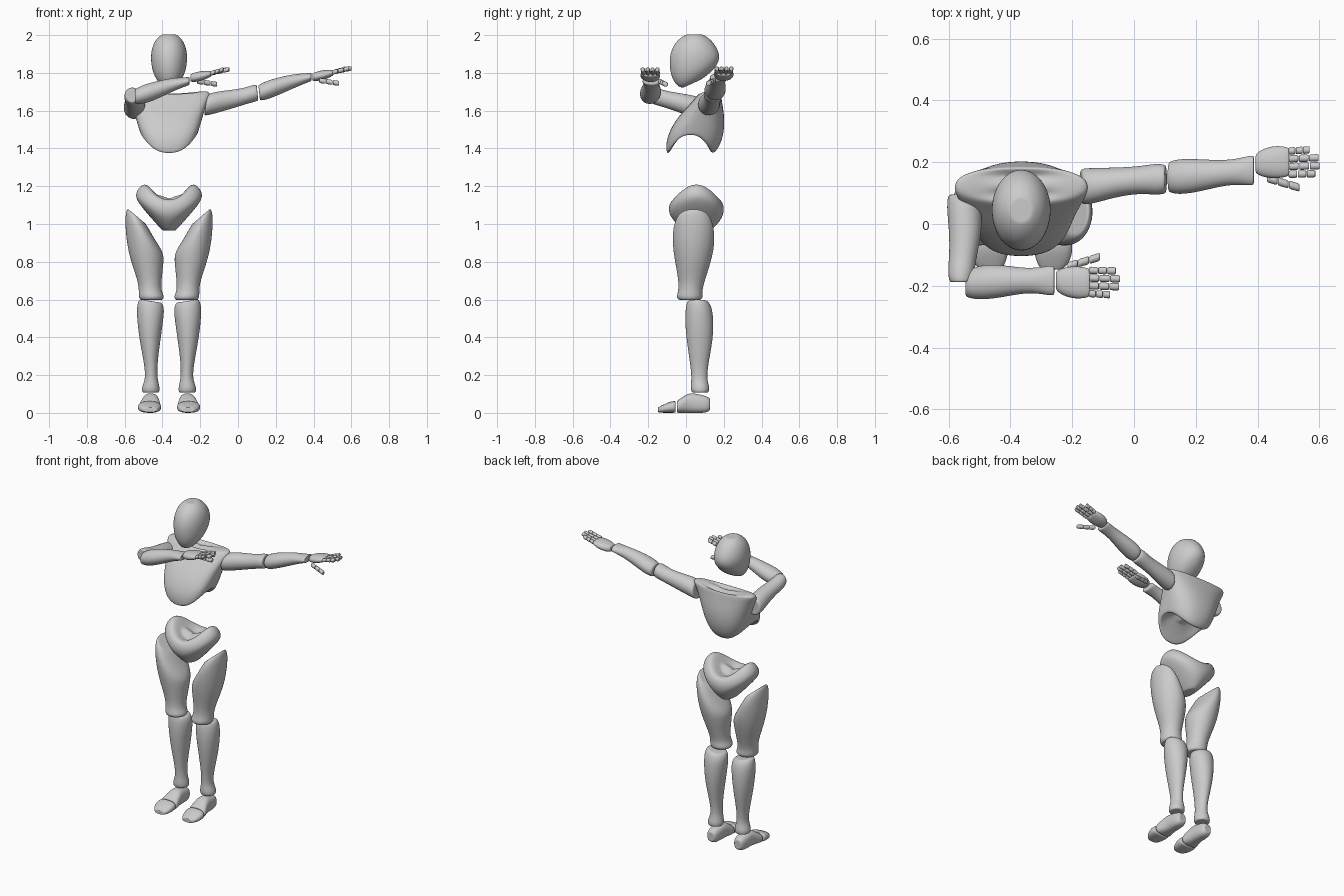
import bpy, bmesh
from math import sin, cos, pi, copysign

CX = -0.365  # body's middle plane


def tube(name, axis, rings, n=20, p=1.0, levels=2, mirror=False):
    """Loft of rings (x, y, z, a, b, slope_a, slope_b, saddle) across an axis."""
    ax = 'xyz'.index(axis)
    ia, ib = [i for i in range(3) if i != ax]
    full = [tuple(r) + (0,) * (8 - len(r)) for r in rings]

    def inset(r, s):
        return r[:3] + (r[3] * s, r[4] * s) + r[5:]
    full = [inset(full[0], .8)] + full + [inset(full[-1], .8)]
    bm = bmesh.new()
    loops = []
    for r in full:
        loop = []
        for i in range(n):
            t = 2 * pi * i / n
            c, s = cos(t), sin(t)
            da = r[3] * copysign(abs(c) ** p, c)
            db = r[4] * copysign(abs(s) ** p, s)
            v = list(r[:3])
            v[ia] += da
            v[ib] += db
            v[ax] += r[5] * da + r[6] * db + r[7] * c * c
            if mirror:
                v[0] = 2 * CX - v[0]
            loop.append(bm.verts.new(v))
        loops.append(loop)
    for l1, l2 in zip(loops, loops[1:]):
        for i in range(n):
            j = (i + 1) % n
            bm.faces.new((l1[i], l1[j], l2[j], l2[i]))
    # close each end with a fan
    for loop in (loops[0], loops[-1]):
        mid = bm.verts.new([sum(v.co[k] for v in loop) / n for k in range(3)])
        for i in range(n):
            bm.faces.new((loop[i], loop[(i + 1) % n], mid))
    bmesh.ops.recalc_face_normals(bm, faces=bm.faces)
    for f in bm.faces:
        f.smooth = True
    me = bpy.data.meshes.new(name)
    bm.to_mesh(me)
    bm.free()
    ob = bpy.data.objects.new(name, me)
    bpy.context.collection.objects.link(ob)
    m = ob.modifiers.new("smooth", 'SUBSURF')
    m.levels = m.render_levels = levels
    return ob


# head: egg with the jaw slanting up towards the back
tube("head", 'z', [
    (CX, .03, 1.742, .03, .045, 0, .45),
    (CX, .035, 1.755, .058, .078, 0, .4),
    (CX, .04, 1.80, .087, .118, 0, .25),
    (CX, .045, 1.86, .098, .137, 0, .1),
    (CX, .045, 1.92, .096, .128),
    (CX, .045, 1.975, .075, .092),
    (CX, .045, 2.003, .04, .046)])

# chest: saddle-shaped hollow underneath, wide shoulders on top
tube("chest", 'z', [
    (CX, .03, 1.475, .07, .05, 0, 0, .03),
    (CX, .025, 1.42, .12, .09, 0, 0, .07),
    (CX, .02, 1.358, .148, .118, 0, 0, .105),
    (CX, .035, 1.40, .158, .142, 0, .03, .10),
    (CX, .05, 1.47, .168, .152, 0, .05, .06),
    (CX, .075, 1.56, .182, .13, 0, .05, .02),
    (CX, .10, 1.63, .205, .092, 0, .1, .02),
    (CX, .12, 1.68, .222, .066, 0, .1, .01),
    (CX, .125, 1.695, .205, .055, 0, 0, .012),
    (CX, .125, 1.675, .11, .035, 0, 0, .02)], n=28, p=.85)

# pelvis: bowl with a dipped rim, narrowing between the legs
tube("pelvis", 'z', [
    (CX, .05, 1.115, .07, .06, 0, 0, .04),
    (CX, .055, 1.13, .115, .105, 0, 0, .085),
    (CX, .055, 1.125, .15, .135, 0, 0, .085),
    (CX, .055, 1.085, .188, .15, 0, 0, .07),
    (CX, .055, 1.04, .155, .142, 0, 0, .06),
    (CX, .06, 1.00, .085, .11, 0, 0, .02),
    (CX, .06, .965, .035, .07)], n=24)

# legs
for side, mir in (("left", False), ("right", True)):
    tube(side + "_thigh", 'z', [
        (-.195, .04, 1.04, .052, .085, .85),
        (-.21, .04, .98, .08, .112, .8),
        (-.237, .04, .88, .1, .112, .3),
        (-.25, .037, .80, .088, .096),
        (-.262, .03, .70, .063, .07),
        (-.265, .022, .645, .06, .063),
        (-.272, .02, .615, .069, .072),
        (-.272, .02, .598, .06, .06)], mirror=mir)
    tube(side + "_shin", 'z', [
        (-.267, .062, .592, .062, .055, .15),
        (-.267, .068, .56, .074, .07, .1),
        (-.265, .07, .49, .07, .077),
        (-.264, .073, .38, .055, .07),
        (-.268, .07, .26, .035, .048),
        (-.272, .07, .18, .031, .04),
        (-.268, .074, .135, .049, .052),
        (-.268, .075, .108, .046, .046)], mirror=mir)
    tube(side + "_foot", 'y', [
        (-.268, .128, .045, .025, .03),
        (-.268, .11, .045, .037, .045),
        (-.268, .065, .049, .042, .05),
        (-.268, .02, .054, .044, .055),
        (-.265, -.02, .041, .054, .042),
        (-.263, -.048, .032, .06, .032)], p=.8, mirror=mir)
    tube(side + "_toes", 'y', [
        (-.262, -.055, .032, .061, .032),
        (-.261, -.085, .03, .063, .03),
        (-.262, -.12, .022, .056, .022),
        (-.265, -.147, .016, .036, .014)], p=.8, mirror=mir)

# outstretched arm
tube("left_upper_arm", 'x', [
    (-.172, .122, 1.628, .058, .056, 0, .12),
    (-.14, .122, 1.638, .06, .06, 0, .1),
    (-.06, .135, 1.655, .048, .053),
    (.02, .143, 1.672, .044, .045),
    (.07, .145, 1.688, .052, .046),
    (.103, .145, 1.695, .048, .044, 0, -.1)])
tube("left_forearm", 'x', [
    (.112, .152, 1.695, .05, .042, 0, -.1),
    (.145, .153, 1.705, .059, .05),
    (.21, .157, 1.728, .054, .048),
    (.30, .166, 1.758, .039, .037),
    (.36, .172, 1.772, .046, .026),
    (.388, .174, 1.778, .05, .022)])

# folded arm
tube("right_upper_arm", 'y', [
    (-.552, .095, 1.61, .05, .055),
    (-.55, .06, 1.615, .058, .061),
    (-.545, -.02, 1.638, .054, .054),
    (-.553, -.10, 1.658, .045, .045),
    (-.56, -.155, 1.675, .044, .047),
    (-.56, -.188, 1.682, .038, .042)])
tube("right_forearm", 'x', [
    (-.545, -.195, 1.675, .042, .04),
    (-.505, -.19, 1.685, .057, .051),
    (-.44, -.185, 1.705, .056, .05),
    (-.345, -.183, 1.738, .038, .036),
    (-.29, -.183, 1.75, .046, .026),
    (-.258, -.183, 1.757, .05, .022)])


def digit(name, a, b, r):
    """Three short rounded bones from a to b."""
    def at(t, s):
        return tuple(a[k] + (b[k] - a[k]) * t for k in range(3)) + (r * s, r * s)
    for i in range(3):
        t0, t1 = i / 3 + .01, (i + 1) / 3 - .01
        m = (t0 + t1) / 2
        tube(f"{name}_{i + 1}", 'x',
             [at(t0, .85), at(t0 + .05, 1.1), at(m, 1), at(t1 - .05, 1.1), at(t1, .85)],
             n=8, levels=1)


# hands: s points from the thumb towards the little finger
def hand(side, x, y, z, s):
    tube(side + "_palm", 'x', [
        (x, y - .002 * s, z, .03, .018),
        (x + .015, y, z + .002, .043, .025),
        (x + .055, y + .003 * s, z + .01, .054, .027),
        (x + .09, y + .004 * s, z + .018, .051, .021),
        (x + .108, y + .004 * s, z + .022, .046, .015)], p=.9)
    fingers = (("index", -.036, .194), ("middle", -.011, .208),
               ("ring", .014, .205), ("little", .039, .175))
    for nm, off, end in fingers:
        digit(f"{side}_{nm}_finger", (x + .106, y + off * s, z + .024),
              (x + end, y + (off * 1.03 + .003) * s, z + .046), .0125)
    digit(side + "_thumb", (x + .035, y - .048 * s, z - .018),
          (x + .143, y - .08 * s, z - .034), .014)


hand("left", .394, .197, 1.778, 1)
hand("right", -.252, -.186, 1.773, -1)
